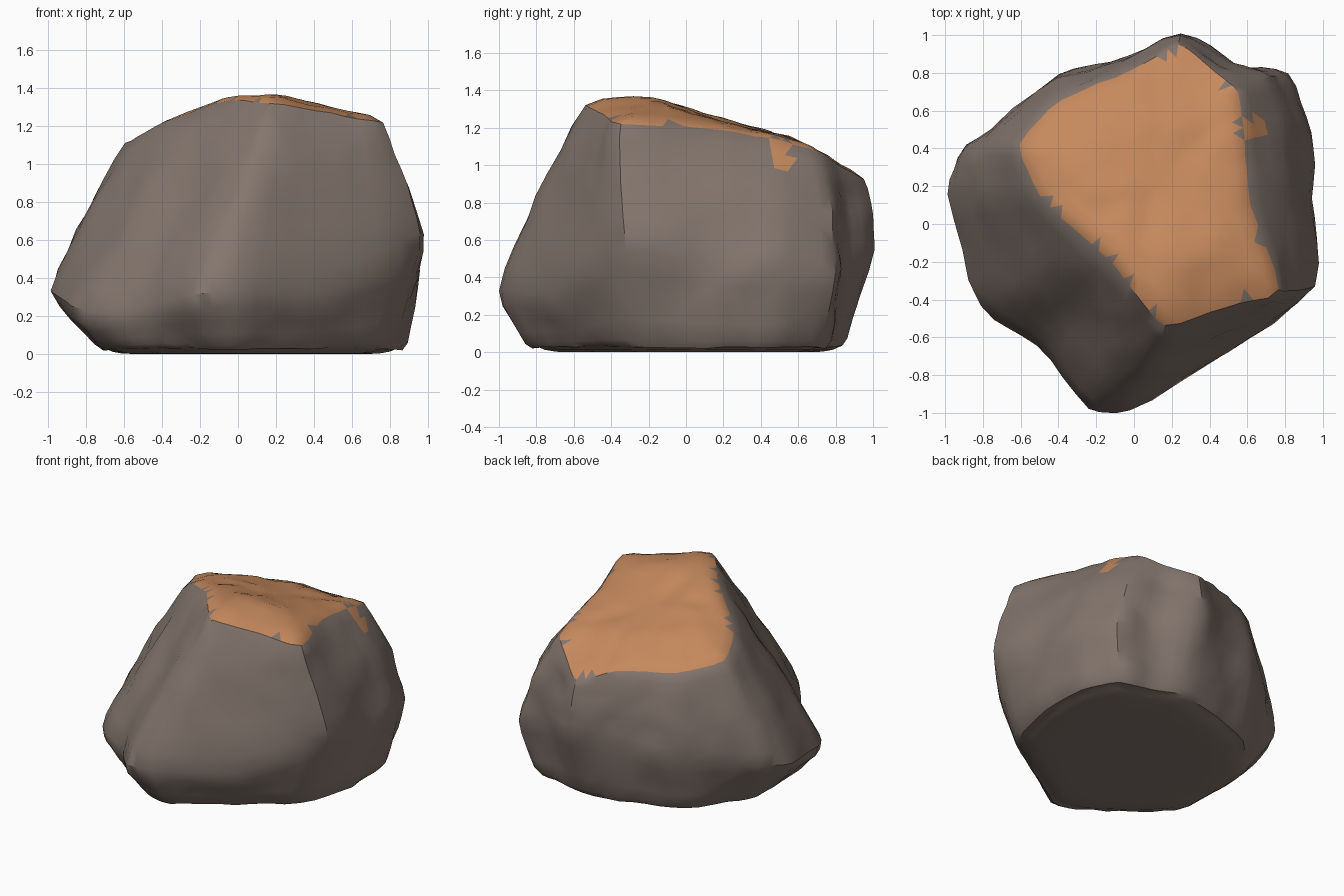
import bpy
import bmesh
import random
from mathutils import Vector, noise

random.seed(4)
cube = bpy.data.objects.get("Cube")
if cube:
    bpy.data.objects.remove(cube, do_unlink=True)


def make_material(name, colour):
    mat = bpy.data.materials.new(name)
    mat.use_nodes = True
    mat.diffuse_color = colour
    mat.node_tree.nodes["Principled BSDF"].inputs["Base Color"].default_value = colour
    return mat


def crown_height(x, y):
    """Sloping crown of the boulder, falling to the back."""
    return min(1.36, 1.3 - .3 * y - .1 * max(0, x - .2))


# Corner columns, counterclockwise from the prow: foot, belt, rim, flank bulge
columns = [
    ((0, -.85), (-.05, -1.02, .32), (.16, -.54, 1.33), .03),
    ((.4, -.6), (.48, -.7, .3), (.5, -.44, 1.29), .02),
    ((.77, -.34), (1, -.32, .58), (.78, -.38, 1.21), .01),
    ((.88, .12), (.94, .15, .45), (.6, .1, 1.21), .08),
    ((.87, .48), (.95, .48, .43), (.58, .45, 1.16), .06),
    ((.74, .73), (.83, .81, .4), (.55, .7, 1.08), .05),
    ((.5, .78), (.54, .84, .5), (.42, .82, 1), 0),
    ((.28, .87), (.25, 1.01, .58), (.24, .98, .91), .02),
    ((-.1, .78), (-.14, .85, .5), (0, .83, 1.02), 0),
    ((-.45, .65), (-.37, .81, .45), (-.4, .66, 1.03), .02),
    ((-.7, .33), (-.92, .4, .38), (-.63, .43, 1.1), .02),
    ((-.74, .05), (-1.02, .19, .33), (-.5, .14, 1.18), .02),
    ((-.7, -.4), (-.82, -.46, .2), (-.25, -.07, 1.3), .03),
    ((-.48, -.6), (-.52, -.64, .22), (-.1, -.2, 1.35), .03),
    ((-.2, -.8), (-.24, -1.02, .3), (.02, -.36, 1.36), .02),
]
crown_centre, floor_centre = Vector((.12, .2, 0)), Vector((.05, .03, 0))

# Rings from the floor up to the inner crown
rings = [[] for _ in range(6)]
for foot, belt, rim, bulge in columns:
    foot, belt, rim = Vector((*foot, .05)), Vector(belt), Vector(rim)
    flank = belt.lerp(rim, .5)
    flank += Vector((flank.x, flank.y, 0)).normalized() * bulge
    floor = floor_centre.lerp(foot, .88)
    floor.z = 0
    inner = crown_centre.lerp(rim, .55)
    inner.z = crown_height(inner.x, inner.y)
    for ring, point in zip(rings, (floor, foot, belt, flank, rim, inner)):
        ring.append(point)

bm = bmesh.new()
rings = [[bm.verts.new(p) for p in ring] for ring in rings]
crown_centre.z = crown_height(crown_centre.x, crown_centre.y) - .02
bottom, peak = bm.verts.new(floor_centre), bm.verts.new(crown_centre)
count = len(columns)
for i in range(count):
    j = (i + 1) % count
    for level, (low, high) in enumerate(zip(rings, rings[1:])):
        face = bm.faces.new((low[i], low[j], high[j], high[i]))
        face.material_index = int(level == 4)
    bm.faces.new((bottom, rings[0][j], rings[0][i]))
    bm.faces.new((peak, rings[-1][i], rings[-1][j])).material_index = 1

# Soften the chiselled cage, then weather everything above the flat floor
bmesh.ops.subdivide_edges(bm, edges=bm.edges[:], cuts=3, use_grid_fill=True)
for _ in range(2):
    bmesh.ops.smooth_vert(bm, verts=bm.verts[:], factor=.5,
                          use_axis_x=True, use_axis_y=True, use_axis_z=True)
bmesh.ops.recalc_face_normals(bm, faces=bm.faces[:])
bm.normal_update()
weathered = [v for v in bm.verts if v.co.z > .03]
offsets = [v.normal * (.012 + .018 * noise.noise(v.co * 3 + Vector((5, 2, 7)))
                       + .014 * noise.noise(v.co * 7)) for v in weathered]
for v, offset in zip(weathered, offsets):
    v.co += offset

# Ragged border of the coloured crown, with one stray patch on the shoulder
bmesh.ops.triangulate(bm, faces=bm.faces[:])
bm.normal_update()
border = [f for f in bm.faces if f.material_index
          and any(n.material_index == 0 for e in f.edges for n in e.link_faces)]
for face in border:
    if face.normal.z < .45 or random.random() < .2:
        face.material_index = 0
patch = Vector((.64, .5))
for face in bm.faces:
    centre = face.calc_center_median()
    if centre.z > .9 and (centre.xy - patch).length < .065:
        face.material_index = 1

mesh = bpy.data.meshes.new("boulder")
bm.to_mesh(mesh)
bm.free()
mesh.materials.append(make_material("grey brown stone", (.23, .18, .155, 1)))
mesh.materials.append(make_material("orange ochre crown", (.56, .25, .11, 1)))
boulder = bpy.data.objects.new("boulder", mesh)
bpy.context.collection.objects.link(boulder)
bpy.context.view_layer.objects.active = boulder
boulder.select_set(True)
bpy.ops.object.shade_smooth_by_angle(angle=.6)
